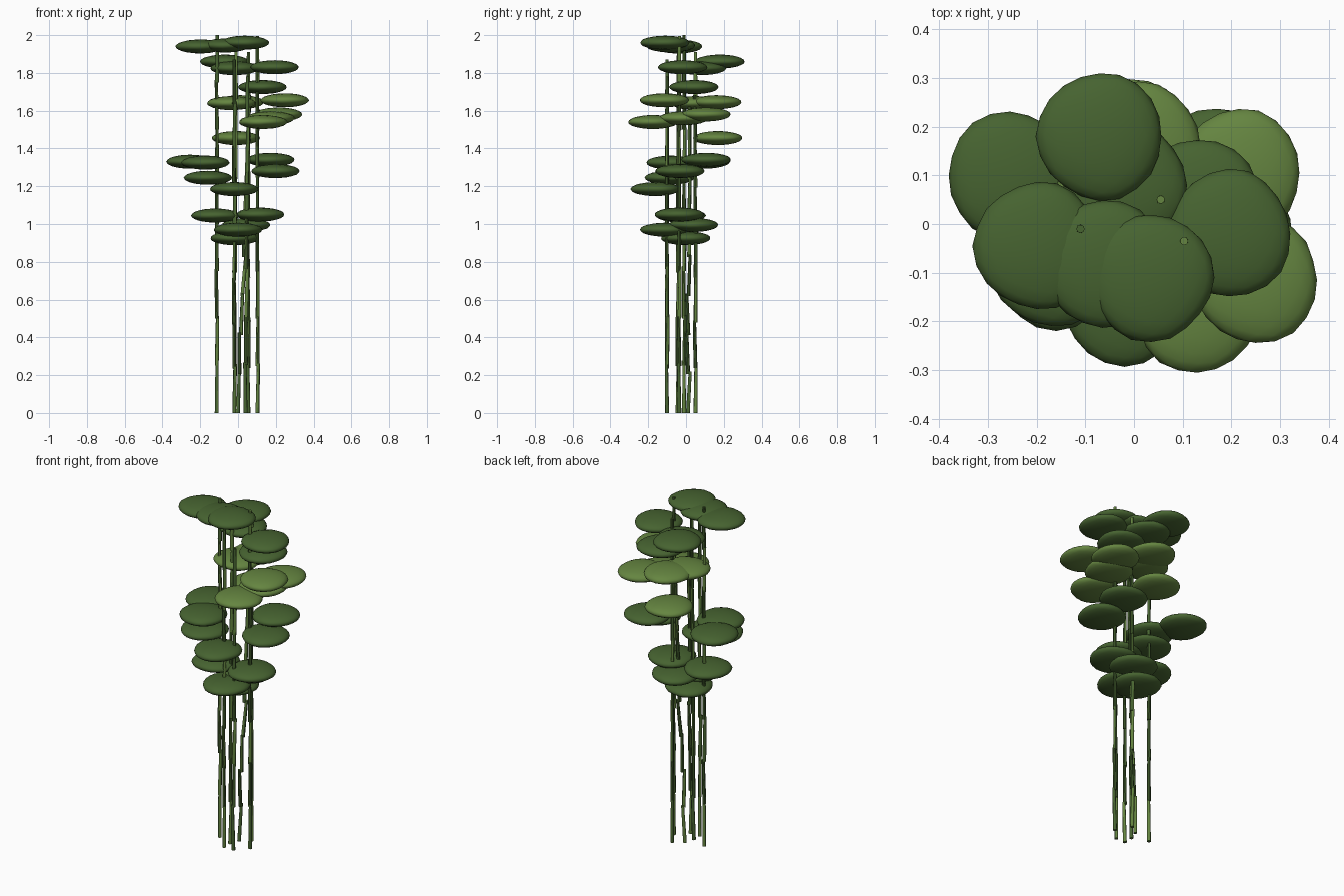
import bpy, bmesh, math, random
from mathutils import Vector, Matrix

random.seed(4)
cube = bpy.data.objects.get("Cube")
if cube:
    bpy.data.objects.remove(cube, do_unlink=True)


def make_material(name, color):
    mat = bpy.data.materials.new(name)
    mat.use_nodes = True
    mat.diffuse_color = color
    mat.node_tree.nodes["Principled BSDF"].inputs["Base Color"].default_value = color
    return mat


dark = make_material("dark green", (0.062, 0.125, 0.03, 1))
light = make_material("light green", (0.13, 0.235, 0.052, 1))


def add_object(name, bm, mats):
    mesh = bpy.data.meshes.new(name)
    bm.to_mesh(mesh)
    bm.free()
    for mat in mats:
        mesh.materials.append(mat)
    obj = bpy.data.objects.new(name, mesh)
    bpy.context.collection.objects.link(obj)
    return obj


# Flattened leaf pads, slightly irregular
def leaf_pad(name, center, mat):
    bm = bmesh.new()
    bmesh.ops.create_icosphere(bm, subdivisions=3, radius=1)
    spin = random.uniform(0, math.tau)
    for v in bm.verts:
        a = math.atan2(v.co.y, v.co.x) + spin
        swell = 1 + 0.025 * math.sin(3 * a) + random.uniform(-0.012, 0.012)
        v.co = Vector((v.co.x * 0.128 * swell, v.co.y * 0.131 * swell, v.co.z * 0.037))
        v.co += Vector(center)
    for f in bm.faces:
        f.smooth = True
    add_object(name, bm, [mat])


dark_pads = [
    (-.2, -.045, 1.94), (-.065, -.08, 1.945), (.035, -.11, 1.96), (-.07, .18, 1.86),
    (.195, -.02, 1.83), (-.02, .08, 1.825), (.13, .045, 1.725), (-.255, .1, 1.33),
    (.17, .11, 1.34), (-.17, -.08, 1.325), (.2, -.03, 1.28), (-.16, -.085, 1.245),
    (-.02, -.16, 1.185), (-.12, -.03, 1.045), (.115, -.035, 1.05), (0, -.11, .97),
    (.04, .04, .995), (-.02, .0, .925)]
light_pads = [
    (.25, -.115, 1.655), (-.035, .05, 1.64), (.01, .16, 1.645), (.215, .105, 1.58),
    (.17, -.01, 1.56), (.13, -.175, 1.54), (-.01, .17, 1.455)]
for i, c in enumerate(dark_pads):
    leaf_pad(f"dark_leaf_pad_{i + 1}", c, dark)
for i, c in enumerate(light_pads):
    leaf_pad(f"light_leaf_pad_{i + 1}", c, light)


# Jointed stalks: each segment leans a little and overlaps the next one
def stalk(name, base, top, segments, lean):
    bm = bmesh.new()
    base, top = Vector(base), Vector(top)
    for i in range(segments):
        low = base.lerp(top, i / segments)
        high = base.lerp(top, (i + 1) / segments)
        if i < segments - 1:
            high += Vector((random.uniform(-lean, lean), random.uniform(-lean, lean), 0.012))
        axis = high - low
        place = Matrix.Translation((low + high) / 2) @ axis.to_track_quat('Z', 'Y').to_matrix().to_4x4()
        before = len(bm.faces)
        bmesh.ops.create_cone(bm, cap_ends=True, segments=8, radius1=0.0105,
                              radius2=0.0085, depth=axis.length, matrix=place)
        bm.faces.ensure_lookup_table()
        shade = (i + len(name)) % 2
        for f in bm.faces[before:]:
            f.material_index = shade
            f.smooth = len(f.verts) == 4
    add_object(name, bm, [dark, light])


stalk("left_stalk", (.103, -.035, 0), (.103, -.035, 1.995), 8, .005)
stalk("right_stalk", (-.113, -.01, 0), (-.11, -.01, 2), 8, .005)
stalk("back_stalk", (.055, .05, 0), (.055, .05, 1.91), 8, .006)
stalk("front_stalk", (-.02, -.1, 0), (-.02, -.1, 1.87), 8, .005)
stalk("front_left_stalk", (.04, -.1, 0), (.05, -.1, 1.78), 7, .006)
stalk("middle_stalk", (-.02, -.045, 0), (-.01, -.04, 1.98), 8, .006)
stalk("leaning_stalk", (0, .01, 0), (.06, .02, 1.65), 8, .012)
